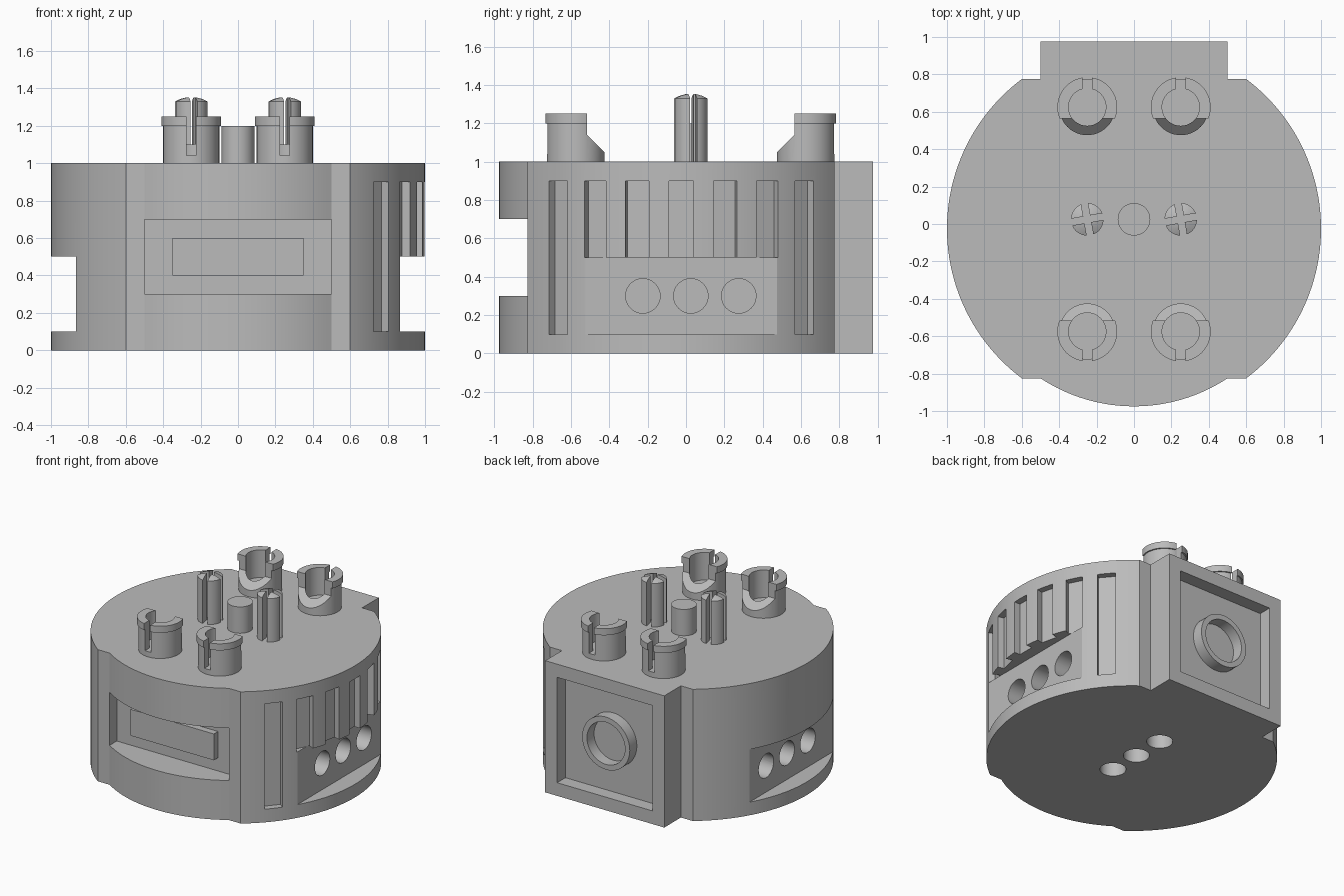
import bpy, bmesh, math
from mathutils import Matrix, Vector

old = bpy.data.objects.get("Cube")
if old:
    bpy.data.objects.remove(old)

grey = bpy.data.materials.new("plain_grey")
grey.use_nodes = True
grey.diffuse_color = (0.5, 0.5, 0.5, 1)
grey.node_tree.nodes["Principled BSDF"].inputs["Base Color"].default_value = (0.5, 0.5, 0.5, 1)

MID = 0.025       # y of the post and hole pattern
SIDE = -0.025     # y centre of the round side walls


def finish(name, bm):
    bmesh.ops.recalc_face_normals(bm, faces=bm.faces)
    mesh = bpy.data.meshes.new(name)
    bm.to_mesh(mesh)
    bm.free()
    mesh.materials.append(grey)
    ob = bpy.data.objects.new(name, mesh)
    bpy.context.collection.objects.link(ob)
    return ob


def prism(name, points, direction):
    """Extrude a closed outline of 3D points along a direction."""
    bm = bmesh.new()
    face = bm.faces.new([bm.verts.new(p) for p in points])
    ext = bmesh.ops.extrude_face_region(bm, geom=[face])
    moved = [v for v in ext["geom"] if isinstance(v, bmesh.types.BMVert)]
    bmesh.ops.translate(bm, verts=moved, vec=direction)
    return finish(name, bm)


def box(name, lo, hi, turn=None):
    lo, hi = Vector(lo), Vector(hi)
    bm = bmesh.new()
    bmesh.ops.create_cube(bm, size=1)
    for v in bm.verts:
        v.co = (lo + hi) / 2 + v.co * (hi - lo)
    if turn:
        bm.transform(turn)
    return finish(name, bm)


def lathe(name, profile, at, axis="Z", steps=48):
    """Spin (radius, height) pairs around an axis."""
    bm = bmesh.new()
    rings = []
    for r, h in profile:
        rings.append([bm.verts.new((r * math.cos(math.tau * i / steps),
                                    r * math.sin(math.tau * i / steps), h))
                      for i in range(steps)])
    for a, b in zip(rings, rings[1:]):
        for i in range(steps):
            j = (i + 1) % steps
            bm.faces.new((a[i], a[j], b[j], b[i]))
    bm.faces.new(rings[0])
    bm.faces.new(rings[-1])
    turn = {"Z": Matrix(), "X": Matrix.Rotation(math.pi / 2, 4, "Y"),
            "Y": Matrix.Rotation(-math.pi / 2, 4, "X")}[axis]
    bm.transform(Matrix.Translation(at) @ turn)
    return finish(name, bm)


def cut(ob, *cutters):
    """Subtract the cutters, bake the result and drop the cutters."""
    for c in cutters:
        mod = ob.modifiers.new("cut", "BOOLEAN")
        mod.operation = "DIFFERENCE"
        mod.solver = "EXACT"
        mod.object = c
        graph = bpy.context.evaluated_depsgraph_get()
        mesh = bpy.data.meshes.new_from_object(ob.evaluated_get(graph))
        ob.modifiers.clear()
        ob.data = mesh
        bpy.data.objects.remove(c)


def smooth(ob):
    bpy.ops.object.select_all(action="DESELECT")
    ob.select_set(True)
    bpy.context.view_layer.objects.active = ob
    bpy.ops.object.shade_smooth_by_angle(angle=math.radians(25))


# Housing outline: right half, front to back, then mirrored
half = []
radius = 0.908
for i in range(1, 13):
    x = 0.5 * i / 12
    half.append((x, radius - 0.975 - math.sqrt(radius ** 2 - x * x)))
corner = math.atan2(0.8, 0.6)
for i in range(49):
    a = corner * (i / 24 - 1)
    half.append((math.cos(a), SIDE + math.sin(a)))
half += [(0.5, 0.775), (0.5, 0.975)]
outline = [(0, -0.975)] + half + [(-x, y) for x, y in reversed(half)]
housing = prism("housing", [(x, y, 0) for x, y in outline], (0, 0, 1))

# Front slot and rear recess
cut(housing,
    box("slot", (-0.5, -1.2, 0.3), (0.5, -0.74, 0.7)),
    box("recess", (-0.4, 0.875, 0.1), (0.4, 1.2, 0.9)))

# Side windows, ribs and sockets
for s in (1, -1):
    cut(housing, box("window", (min(s * 0.866, s * 1.2), -0.6, 0.1),
                     (max(s * 0.866, s * 1.2), 0.55, 0.5)))
    for k in range(-3, 4):
        a = math.radians(k * 40 / 3)
        if s < 0:
            a += math.pi
        low = 0.1 if abs(k) == 3 else 0.5
        turn = Matrix.Translation((0, SIDE, 0)) @ Matrix.Rotation(a, 4, "Z")
        cut(housing, box("groove", (0.95, -0.063, low), (1.2, 0.063, 0.9), turn))
    for k in (-1, 0, 1):
        cut(housing, lathe("socket", [(0.09, -0.2), (0.09, 0.2)],
                           (s * 0.866, MID + k * 0.25, 0.3), "X", 32))

# Sockets underneath
for k in (-1, 0, 1):
    cut(housing, lathe("socket", [(0.09, -0.2), (0.09, 0.2)],
                       (0, MID + k * 0.25, 0), "Z", 32))
smooth(housing)

# Front plate in the slot
box("front_plate", (-0.35, -0.79, 0.4), (0.35, -0.73, 0.6))

# Rear ring
ring = lathe("rear_ring", [(0.2, 0), (0.2, 0.09)], (0, 0.87, 0.5), "Y")
cut(ring, lathe("bore", [(0.16, 0.005), (0.16, 0.3)], (0, 0.87, 0.5), "Y"))
smooth(ring)

# Four open cup posts, cut away toward the middle
for y, side, label in ((-0.6, 1, "front"), (0.6, -1, "rear")):
    for x, hand in ((0.25, "left"), (-0.25, "right")):
        cy = MID + y
        post = lathe(label + "_post_" + hand,
                     [(0.15, 0.99), (0.15, 1.2), (0.16, 1.2), (0.16, 1.25)], (x, cy, 0))
        opening = [(0.06, 1.4), (0.06, 1.14), (0.15, 1.05), (0.3, 1.05), (0.3, 1.4)]
        outer = sorted((cy, cy - side * 0.3))
        cut(post,
            lathe("bore", [(0.1, 1.04), (0.1, 1.5)], (x, cy, 0)),
            prism("opening", [(x - 0.3, cy + side * d, z) for d, z in opening], (0.6, 0, 0)),
            box("slit", (x - 0.025, outer[0], 1.04), (x + 0.025, outer[1], 1.5)))
        smooth(post)

# Split pins with domed tops
for x, hand in ((0.25, "left"), (-0.25, "right")):
    pin = lathe("split_pin_" + hand,
                [(0.087, 0.99), (0.087, 1.33), (0.06, 1.343), (0.03, 1.352), (0.005, 1.355)],
                (x, MID, 0))
    turn = Matrix.Translation((x, MID, 0)) @ Matrix.Rotation(math.radians(10), 4, "Z")
    cut(pin,
        box("slit", (-0.2, -0.018, 1.0), (0.2, 0.018, 1.5), turn),
        box("slit", (-0.018, -0.2, 1.0), (0.018, 0.2, 1.5), turn))
    smooth(pin)

# Centre peg
smooth(lathe("centre_peg", [(0.087, 0.99), (0.087, 1.2)], (0, MID, 0)))
